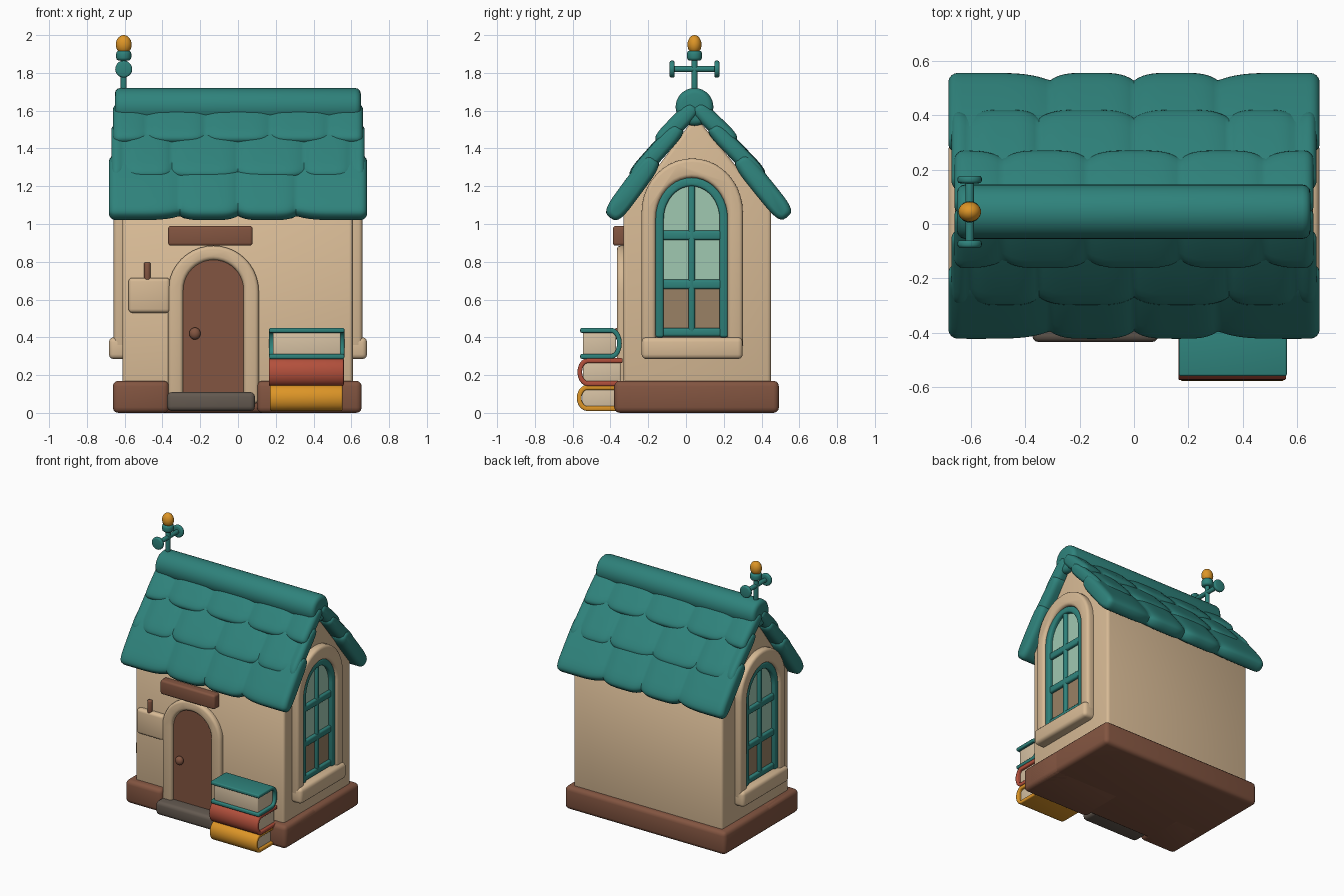
import bpy, bmesh, math
from mathutils import Vector, Matrix

if "Cube" in bpy.data.objects:
    bpy.data.objects.remove(bpy.data.objects["Cube"])


def mat(name, r, g, b):
    m = bpy.data.materials.new(name)
    m.diffuse_color = (r, g, b, 1)
    m.use_nodes = True
    m.node_tree.nodes["Principled BSDF"].inputs["Base Color"].default_value = m.diffuse_color
    return m


TEAL = mat("teal", 0.028, 0.225, 0.2)
CREAM = mat("cream plaster", 0.68, 0.49, 0.30)
BROWN = mat("brown wood", 0.225, 0.09, 0.052)
RED = mat("red cover", 0.45, 0.08, 0.045)
GOLD = mat("golden orange", 0.72, 0.30, 0.02)
GREY = mat("grey stone", 0.125, 0.1, 0.08)
GLASS = mat("pale green glass", 0.35, 0.58, 0.44)
PAGES = mat("page cream", 0.68, 0.54, 0.37)
TAN = mat("dark tan glass", 0.32, 0.22, 0.13)


def finish(name, bm, material, bevel=0.0, segs=3):
    bmesh.ops.recalc_face_normals(bm, faces=bm.faces)
    if bevel:
        es = [e for e in bm.edges if len(e.link_faces) == 2 and e.calc_face_angle() > 0.7]
        bmesh.ops.bevel(bm, geom=es, offset=bevel, segments=segs, profile=0.5,
                        affect='EDGES', clamp_overlap=True)
    me = bpy.data.meshes.new(name)
    bm.to_mesh(me)
    bm.free()
    me.materials.append(material)
    ob = bpy.data.objects.new(name, me)
    bpy.context.collection.objects.link(ob)
    me.shade_smooth()
    me.set_sharp_from_angle(angle=math.radians(42))
    return ob


def box(name, x, y, z, material, bevel=0.02):
    bm = bmesh.new()
    bmesh.ops.create_cube(bm, size=1)
    for v in bm.verts:
        v.co = Vector([(r[0] + r[1]) / 2 + c * (r[1] - r[0]) for c, r in zip(v.co, (x, y, z))])
    return finish(name, bm, material, bevel)


def prism(name, pts, axis, a, b, material, bevel=0.0):
    """Extrude a 2D outline (h, z) along x or y from a to b."""
    bm = bmesh.new()
    vs = [bm.verts.new((a, h, z) if axis == 'x' else (h, a, z)) for h, z in pts]
    f = bm.faces.new(vs)
    ext = bmesh.ops.extrude_face_region(bm, geom=[f])
    d = Vector((b - a, 0, 0)) if axis == 'x' else Vector((0, b - a, 0))
    bmesh.ops.translate(bm, vec=d, verts=[v for v in ext['geom'] if isinstance(v, bmesh.types.BMVert)])
    return finish(name, bm, material, bevel)


def arch(c, w, z0, top, rise, n=20):
    s = top - rise
    arc = [(c - w * math.cos(math.pi * i / n), s + rise * math.sin(math.pi * i / n)) for i in range(n + 1)]
    return [(c - w, z0)] + arc + [(c + w, z0)]


def ball(name, loc, scale, material):
    bm = bmesh.new()
    bmesh.ops.create_uvsphere(bm, u_segments=24, v_segments=14, radius=1)
    for v in bm.verts:
        v.co = Vector([l + c * s for c, l, s in zip(v.co, loc, scale)])
    return finish(name, bm, material)


def rod(name, p, q, r, material, bevel=0.006):
    p, q = Vector(p), Vector(q)
    bm = bmesh.new()
    bmesh.ops.create_cone(bm, cap_ends=True, segments=20, radius1=r, radius2=r, depth=(q - p).length)
    rot = (q - p).to_track_quat('Z', 'Y').to_matrix().to_4x4()
    bmesh.ops.transform(bm, matrix=Matrix.Translation((p + q) / 2) @ rot, verts=bm.verts)
    return finish(name, bm, material, bevel)


# House body and plinth, with a gap in the plinth for the door
prism("house_body", [(-.33, .05), (.45, .05), (.45, 1.08), (.05, 1.57), (-.33, 1.06)],
      'x', -.612, .608, CREAM, .02)
box("plinth", (-.663, .655), (-.325, .492), (0, .17), BROWN, .03)
box("plinth_left", (-.663, -.365), (-.38, .0), (0, .17), BROWN, .03)
box("plinth_right", (.10, .655), (-.38, .0), (0, .17), BROWN, .03)

# Front door, surround, step, sign board and wall box
DC = -.13
prism("door_surround", arch(DC, .24, .05, .885, .24) + arch(DC, .16, .05, .81, .16)[::-1],
      'y', -.366, -.30, CREAM, .02)
prism("door", arch(DC, .165, .05, .815, .165), 'y', -.34, -.31, BROWN)
ball("door_knob", (-.228, -.36, .42), (.03, .025, .032), BROWN)
box("door_step", (-.375, .09), (-.435, -.28), (.01, .11), GREY, .025)
box("sign_board", (-.37, .077), (-.387, -.30), (.885, .99), BROWN, .015)
box("wall_box", (-.58, -.36), (-.366, -.30), (.53, .715), CREAM, .02)
rod("wall_box_flag", (-.48, -.345, .69), (-.48, -.345, .797), .018, BROWN, .01)

# Arched gable windows on both ends
WC = .03
for s, side in ((1, "right"), (-1, "left")):
    prism("window_surround_" + side,
          arch(WC + .003, .268, .34, 1.347, .285) + arch(WC, .19, .34, 1.245, .215)[::-1],
          'x', s * .58, s * .658, CREAM, .02)
    box("window_sill_" + side, sorted((s * .58, s * .683)), (-.235, .30), (.285, .40), CREAM, .025)
    glass = prism("window_glass_" + side, arch(WC, .18, .66, 1.235, .205), 'x', s * .611, s * .617, GLASS)
    box("window_low_panes_" + side, sorted((s * .611, s * .617)), (WC - .18, WC + .18), (.4, .67), TAN, 0)
    prism("window_frame_" + side,
          arch(WC, .192, .40, 1.245, .215) + arch(WC, .148, .40, 1.2, .175)[::-1],
          'x', s * .60, s * .645, TEAL, .012)
    bars = [((WC - .018, WC + .018), (.42, 1.22)), ((WC - .17, WC + .17), (.405, .45)),
            ((WC - .17, WC + .17), (.655, .705)), ((WC - .17, WC + .17), (.915, .965))]
    for i, (y, z) in enumerate(bars):
        box(f"window_bar_{side}_{i}", sorted((s * .60, s * .638)), y, z, TEAL, .012)


# Roof: rows of scalloped soft shingles on each slope
def shingle_row(name, sy, ang, v0, v1, na, nb, th, half, cusps):
    ca, sa = math.cos(ang), math.sin(ang)
    N, K, r = 80, 28, .035
    stations = [(-half + r * (1 - math.cos(t)), r * (1 - math.sin(t))) for t in (.25, .55, .85, 1.2)]
    stations += [(-half + r + (2 * half - 2 * r) * i / N, 0) for i in range(N + 1)]
    stations += [(half - r * (1 - math.cos(t)), r * (1 - math.sin(t))) for t in (1.2, .85, .55, .25)]
    edges = [-.85] + cusps + [.85]
    bm = bmesh.new()
    rings = []
    for x, shrink in stations:
        lo = max(c for c in edges if c <= x)
        hi = min(c for c in edges if c > x)
        drop = abs(2 * (x - lo) / (hi - lo) - 1) ** 4
        end = v1 - .03 * drop
        hv, hn = (end - v0) / 2 - shrink, (th - .016 * drop) / 2
        ring = []
        for k in range(K):
            a = 2 * math.pi * k / K
            c, q = math.cos(a), math.sin(a)
            c, q = math.copysign(abs(c) ** .45, c), math.copysign(abs(q) ** .6, q)
            v = (v0 + end) / 2 + c * hv
            n = na + (nb - na) * (v - v0) / (v1 - v0) + hn + q * max(hn - shrink, .004)
            ring.append(bm.verts.new((x, .05 + sy * (v * ca + n * sa), 1.55 - v * sa + n * ca)))
        rings.append(ring)
    for A, B in zip(rings, rings[1:]):
        for k in range(K):
            bm.faces.new((A[k], A[(k + 1) % K], B[(k + 1) % K], B[k]))
    bm.faces.new(rings[0])
    bm.faces.new(rings[-1])
    finish(name, bm, TEAL)


EVEN, ODD = [-.31, 0, .31], [-.48, -.17, .17, .48]
for sy, deg, k, side in ((1, 51, 1.0, "back"), (-1, 53.5, .97, "front")):
    a = math.radians(deg)
    shingle_row("roof_low_row_" + side, sy, a, .30 * k, .705 * k, 0, 0, .11, .684, EVEN)
    shingle_row("roof_mid_row_" + side, sy, a, .08 * k, .46 * k, .0, .035, .095, .672, [-.6, -.35, 0, .35, .6])
    shingle_row("roof_top_row_" + side, sy, a, -.06, .22 * k, .0, .035, .095, .662, ODD)

# Rounded ridge cap
cap = [(.045 + .1 * math.cos(t * math.pi / 16), 1.62 + .1 * math.sin(t * math.pi / 16)) for t in range(32)]
prism("ridge_cap", cap, 'x', -.652, .65, TEAL, .03)

# Rooftop finial with cross bar and golden bulb
FX, FY = -.605, .045
rod("finial_pole", (FX, FY, 1.66), (FX, FY, 1.9), .016, TEAL)
rod("finial_bar", (FX, FY - .12, 1.82), (FX, FY + .12, 1.82), .016, TEAL)
for s in (-1, 1):
    rod("finial_bar_end", (FX, FY + s * .105, 1.82), (FX, FY + s * .132, 1.82), .045, TEAL, .01)
rod("finial_collar", (FX, FY, 1.865), (FX, FY, 1.918), .04, TEAL, .016)
ball("finial_bulb", (FX, FY, 1.95), (.042, .037, .05), GOLD)


# Stack of books: C-shaped cover around a page block
def book(name, x, y, z, material, spine):
    t, n = .026, 10
    (y0, y1), (z0, z1) = y, z
    zc, h = (z0 + z1) / 2, (z1 - z0) / 2

    def curve(hh, d):
        return [(d * math.sin(math.pi * i / n), zc + hh * math.cos(math.pi * i / n)) for i in range(n + 1)]
    base, tip = (y0 + .055, y1) if spine < 0 else (y1 - .055, y0)
    outer = [(base + spine * b, zz) for b, zz in curve(h, .055)]
    inner = [(base + spine * b, zz) for b, zz in curve(h - t, .03)]
    pts = [(tip, z1)] + outer + [(tip, z0), (tip, z0 + t)] + inner[::-1] + [(tip, z1 - t)]
    prism(name + "_cover", pts, 'x', x[0], x[1], material, .008)
    py = (y0 + .03, y1 - .012) if spine < 0 else (y0 + .015, y1 - .03)
    box(name + "_pages", (x[0] + .02, x[1] - .02), py, (z0 + t - .005, z1 - t + .005), PAGES, .006)


book("bottom_book", (.17, .553), (-.578, -.345), (.01, .148), GOLD, -1)
book("middle_book", (.163, .56), (-.575, -.335), (.142, .29), RED, -1)
book("top_book", (.165, .563), (-.56, -.34), (.286, .45), TEAL, 1)
